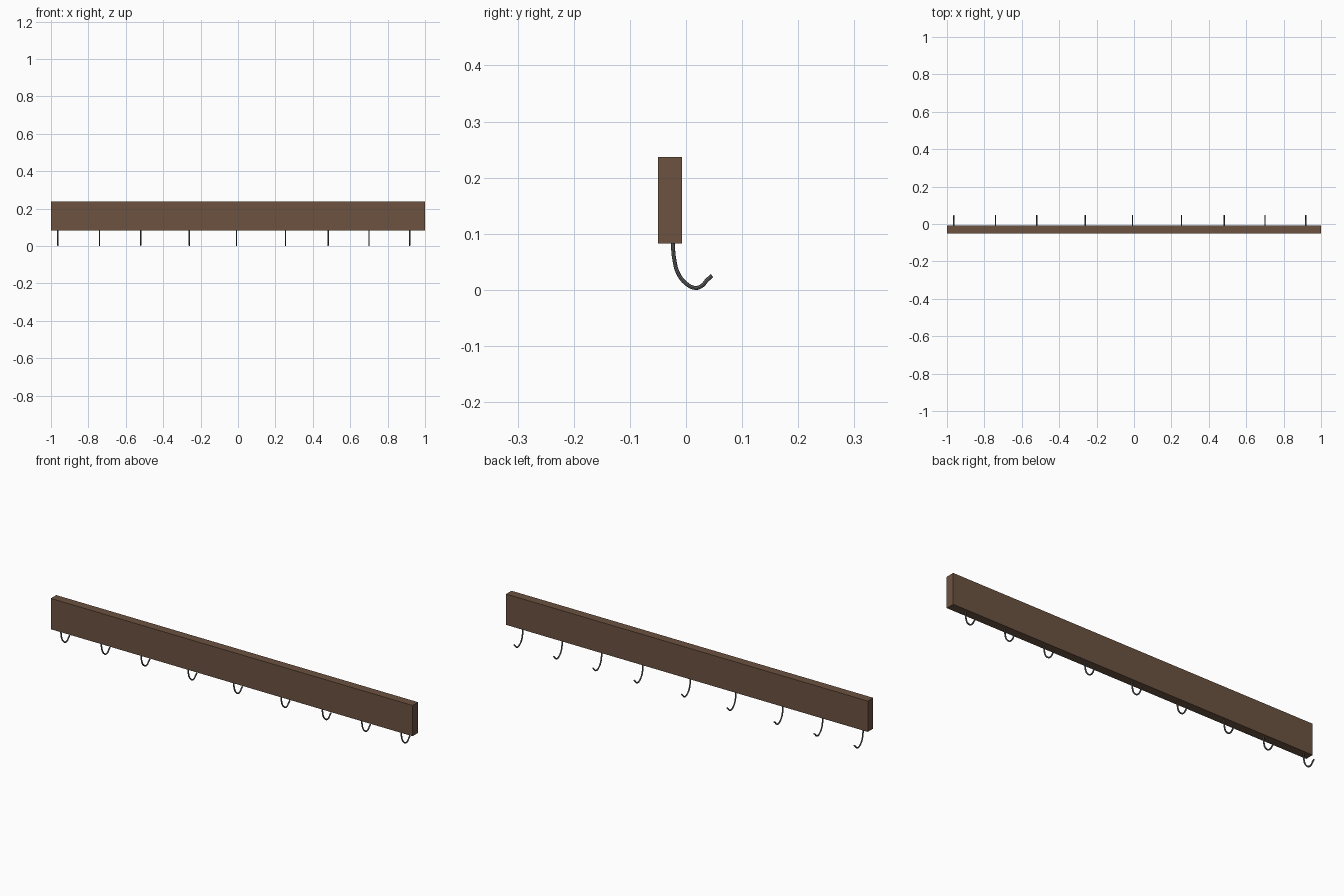
import bpy

if "Cube" in bpy.data.objects:
    bpy.data.objects.remove(bpy.data.objects["Cube"])


def material(name, rgb, metallic=0.0):
    mat = bpy.data.materials.new(name)
    mat.use_nodes = True
    mat.diffuse_color = (*rgb, 1)
    node = mat.node_tree.nodes["Principled BSDF"]
    node.inputs["Base Color"].default_value = (*rgb, 1)
    node.inputs["Roughness"].default_value = 0.6
    return mat


wood = material("brown wood", (0.15, 0.085, 0.052))
steel = material("grey steel", (0.13, 0.13, 0.13))

# Long wooden rail
bpy.ops.mesh.primitive_cube_add(size=1, location=(0, -0.0285, 0.16))
rail = bpy.context.object
rail.name = "rail"
rail.scale = (2, 0.043, 0.154)
bpy.ops.object.transform_apply(location=False, rotation=False, scale=True)
rail.data.materials.append(wood)

# Wire hook: a smooth path swept with a small round section
path = [(-0.024, 0.09), (-0.0205, 0.052), (-0.0135, 0.0285), (0, 0.0115),
        (0.017, 0.0035), (0.029, 0.008), (0.037, 0.017), (0.0465, 0.0255)]
curve = bpy.data.curves.new("hook", "CURVE")
curve.dimensions = "3D"
curve.bevel_depth = 0.0035
curve.bevel_resolution = 2
curve.resolution_u = 4
curve.use_fill_caps = True
spline = curve.splines.new("BEZIER")
spline.bezier_points.add(len(path) - 1)
for point, (y, z) in zip(spline.bezier_points, path):
    point.co = (0, y, z)
    point.handle_left_type = point.handle_right_type = "AUTO"
template = bpy.data.objects.new("hook_path", curve)
bpy.context.collection.objects.link(template)
bpy.context.view_layer.update()
mesh = bpy.data.meshes.new_from_object(template)
bpy.data.objects.remove(template)
mesh.materials.clear()
mesh.materials.append(steel)

# Row of hooks under the rail
for i, x in enumerate((-0.963, -0.74, -0.52, -0.26, -0.008, 0.254, 0.482, 0.7, 0.918)):
    hook = bpy.data.objects.new(f"hook_{i + 1}", mesh)
    hook.location.x = x
    bpy.context.collection.objects.link(hook)
    hook.select_set(True)
    bpy.context.view_layer.objects.active = hook
rail.select_set(False)
bpy.ops.object.shade_smooth_by_angle()
